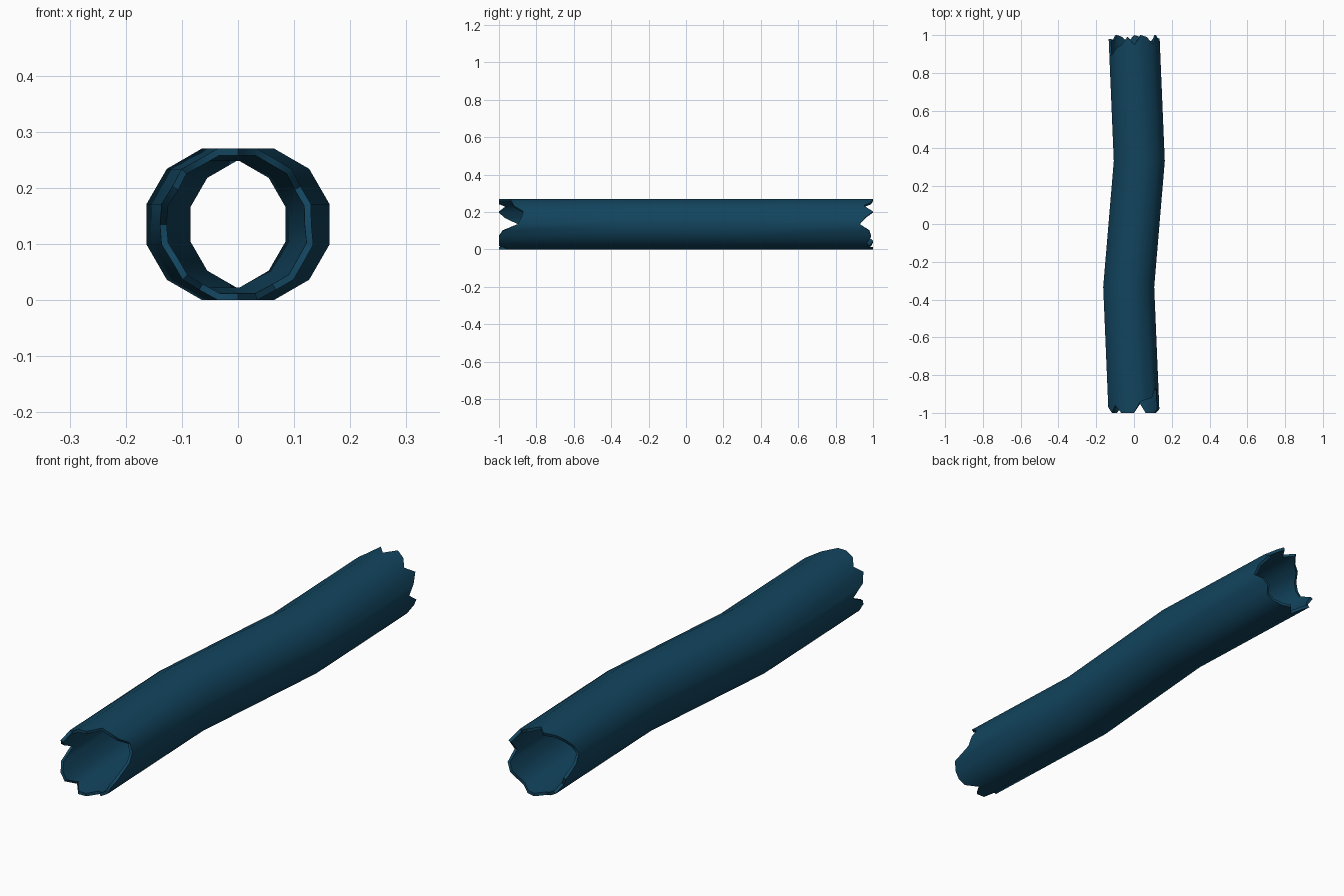
import bpy, bmesh, math

if "Cube" in bpy.data.objects:
    bpy.data.objects.remove(bpy.data.objects["Cube"])

# Notch depth around the broken ends, every 15 degrees from one side
FRONT = [.10, .12, .13, .08, .07, .06, 0, 0, 0, .04, 0, .03,
         .10, .03, 0, 0, .04, 0, 0, .05, 0, 0, 0, .02]
BACK = [.09, .11, .10, .07, .05, .01, .05, 0, .01, .05, 0, .04,
        .07, .02, .01, .03, .03, .01, 0, .04, .01, 0, .03, .02]
N = 24
MID = 1 / 3
SHIFT = 0.028
Z = 0.135


def centre_x(y):
    """S-shaped centre line of the log."""
    if abs(y) <= MID:
        return SHIFT * y / MID
    return math.copysign(SHIFT * (1 - abs(y)) / (1 - MID), y)


def point(k, apothem, y):
    """Point on a twelve-sided section: odd k are corners, even k mid-sides."""
    a = k * math.tau / N
    r = apothem / math.cos(math.pi / 12) if k % 2 else apothem
    return (centre_x(y) + r * math.cos(a), y, Z + r * math.sin(a))


def ring(bm, apothem, y_of):
    return [bm.verts.new(point(k, apothem, y_of(k))) for k in range(N)]


def front_y(k):
    return -1 + FRONT[k]


def back_y(k):
    return 1 - BACK[(N // 2 - k) % N]


bm = bmesh.new()
# Outer bark from front to back, then the hollow from back to front
rings = [ring(bm, .135, front_y),
         ring(bm, .135, lambda k: -MID),
         ring(bm, .135, lambda k: MID),
         ring(bm, .135, back_y),
         ring(bm, .123, back_y),
         ring(bm, .113, lambda k: MID),
         ring(bm, .113, lambda k: -MID),
         ring(bm, .123, front_y)]
for i, a in enumerate(rings):
    b = rings[(i + 1) % len(rings)]
    for k in range(N):
        j = (k + 1) % N
        bm.faces.new((a[k], a[j], b[j], b[k]))
bmesh.ops.recalc_face_normals(bm, faces=bm.faces)

mesh = bpy.data.meshes.new("hollow_log")
bm.to_mesh(mesh)
bm.free()
log = bpy.data.objects.new("hollow_log", mesh)
bpy.context.collection.objects.link(log)

# Dark blue bark
bark = bpy.data.materials.new("dark blue bark")
bark.diffuse_color = (0.006, 0.058, 0.112, 1)
bark.use_nodes = True
bark.node_tree.nodes["Principled BSDF"].inputs["Base Color"].default_value = bark.diffuse_color
mesh.materials.append(bark)

# Smooth walls, sharp broken rims
bpy.context.view_layer.objects.active = log
log.select_set(True)
bpy.ops.object.shade_smooth_by_angle(angle=math.radians(50))
